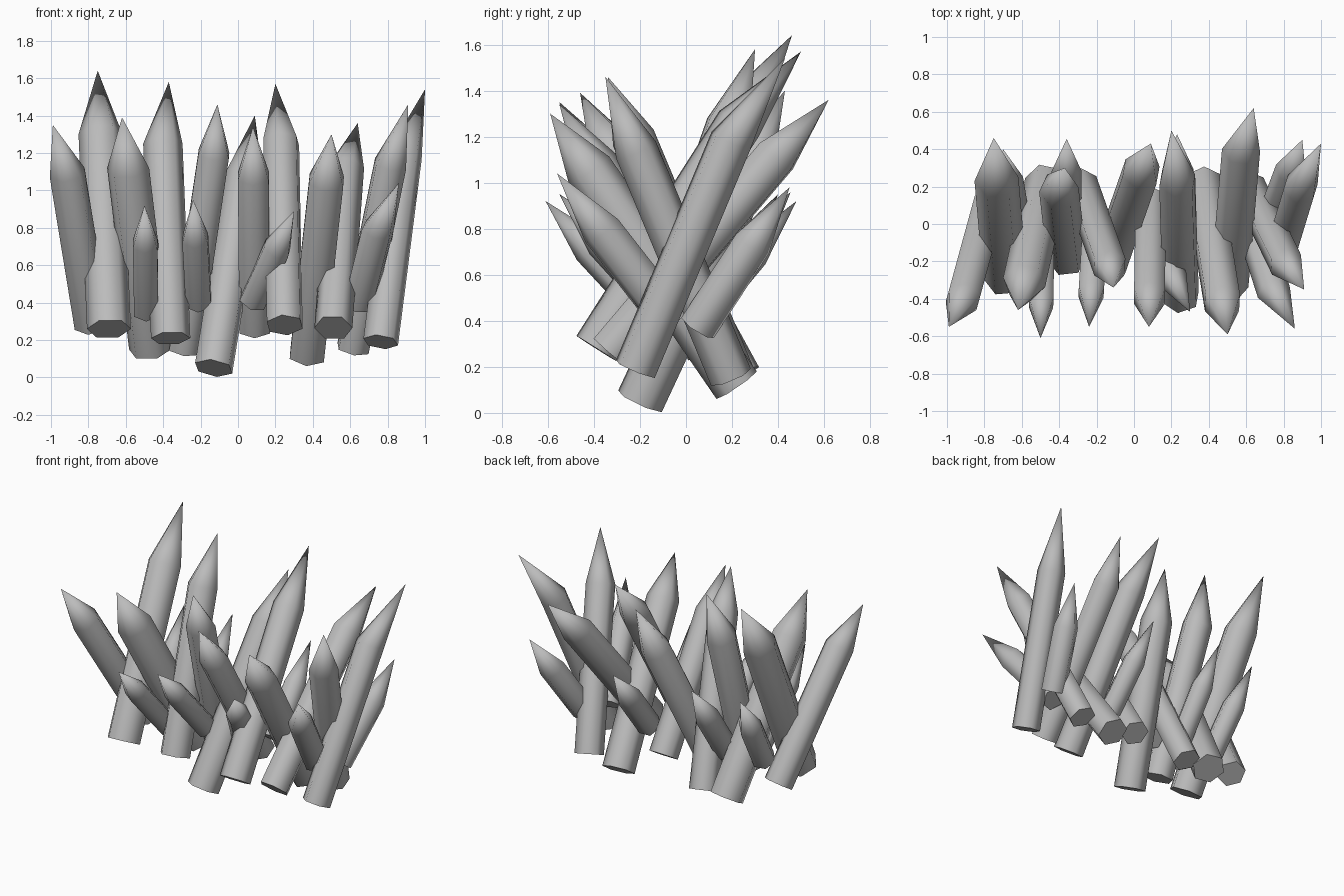
import bpy, bmesh, math
from mathutils import Vector, Matrix

cube = bpy.data.objects.get("Cube")
if cube:
    bpy.data.objects.remove(cube, do_unlink=True)

grey = bpy.data.materials.new("plain grey")
grey.use_nodes = True
grey.diffuse_color = (0.5, 0.5, 0.5, 1)
grey.node_tree.nodes["Principled BSDF"].inputs["Base Color"].default_value = (0.5, 0.5, 0.5, 1)

SIDES = 6


def stake(name, base, tip, radius, point, roll=0, drift=(0, 0)):
    """Six-sided post with a pointed end; drift moves the tip off the post's axis."""
    base, tip = Vector(base), Vector(tip)
    axis = tip - Vector((*drift, 0)) - base
    length = axis.length
    turn = axis.to_track_quat('Z', 'Y').to_matrix().to_4x4()
    bm = bmesh.new()
    rings = []
    for z in (0, length - point):
        rings.append([bm.verts.new((radius * math.cos(a), radius * math.sin(a), z))
                      for a in (math.tau * i / SIDES for i in range(SIDES))])
    apex = bm.verts.new((0, 0, length))
    low, high = rings
    bm.faces.new(reversed(low))
    for i in range(SIDES):
        j = (i + 1) % SIDES
        bm.faces.new((low[i], low[j], high[j], high[i]))
        bm.faces.new((high[i], high[j], apex))
    bm.transform(Matrix.Translation(base) @ turn @ Matrix.Rotation(math.radians(roll), 4, 'Z'))
    apex.co = tip
    mesh = bpy.data.meshes.new(name)
    bm.to_mesh(mesh)
    bm.free()
    mesh.materials.append(grey)
    ob = bpy.data.objects.new(name, mesh)
    bpy.context.collection.objects.link(ob)
    return ob


# base, tip, radius, point length, roll, drift: long stakes leaning back
back_long = [
    ((-.69, -.28, .26), (-.75, .46, 1.64), .118, .38, 0, (0, .05)),
    ((-.36, -.18, .21), (-.37, .30, 1.58), .106, .35, 0, (.045, 0)),
    ((-.13, -.20, .05), (.09, .43, 1.40), .107, .36, 38),
    ((.25, -.39, .28), (.20, .50, 1.57), .103, .37, 20, (-.025, .07)),
    ((.51, -.33, .265), (.64, .62, 1.36), .102, .32, 0, (.05, .02)),
    ((.763, -.22, .19), (1.0, .43, 1.54), .096, .39, 30, (.065, .085)),
]
# long stakes leaning forward
front_long = [
    ((-.78, .09, .28), (-.99, -.55, 1.35), .098, .30, 30, (-.035, 0)),
    ((-.47, .22, .15), (-.62, -.46, 1.39), .115, .31, 0),
    ((-.285, .21, .15), (-.11, -.34, 1.46), .095, .29, 10, (-.02, 0)),
    ((.09, .12, .26), (.08, -.55, 1.34), .095, .31, 30),
    ((.37, .22, .12), (.50, -.59, 1.30), .106, .30, 20),
    ((.615, .195, .155), (.91, -.35, 1.46), .094, .35, 10, (.03, 0)),
]
# short stakes on either side
back_short = [
    ((-.64, .05, .40), (-.70, .40, .95), .08, .30),
    ((-.36, .05, .38), (-.36, .455, .96), .08, .30),
    ((.25, .05, .40), (.23, .48, .92), .08, .30),
    ((.75, .05, .37), (.90, .45, .98), .085, .30),
]
front_short = [
    ((-.49, -.08, .35), (-.50, -.61, .92), .075, .28, 30),
    ((-.21, -.05, .40), (-.24, -.55, .95), .078, .28, 30),
    ((.08, -.05, .41), (.30, -.47, .89), .08, .28),
    ((.65, -.06, .40), (.86, -.56, 1.04), .09, .32, 0, (.05, 0)),
]

stakes = []
for group, rows in (("back_long_stake", back_long), ("front_long_stake", front_long),
                    ("back_short_stake", back_short), ("front_short_stake", front_short)):
    for n, row in enumerate(rows, 1):
        stakes.append(stake(f"{group}_{n}", *row))

# Smooth sides and points, crisp cut ends
bpy.ops.object.select_all(action='DESELECT')
for ob in stakes:
    ob.select_set(True)
bpy.context.view_layer.objects.active = stakes[0]
bpy.ops.object.shade_smooth_by_angle(angle=math.radians(70))
